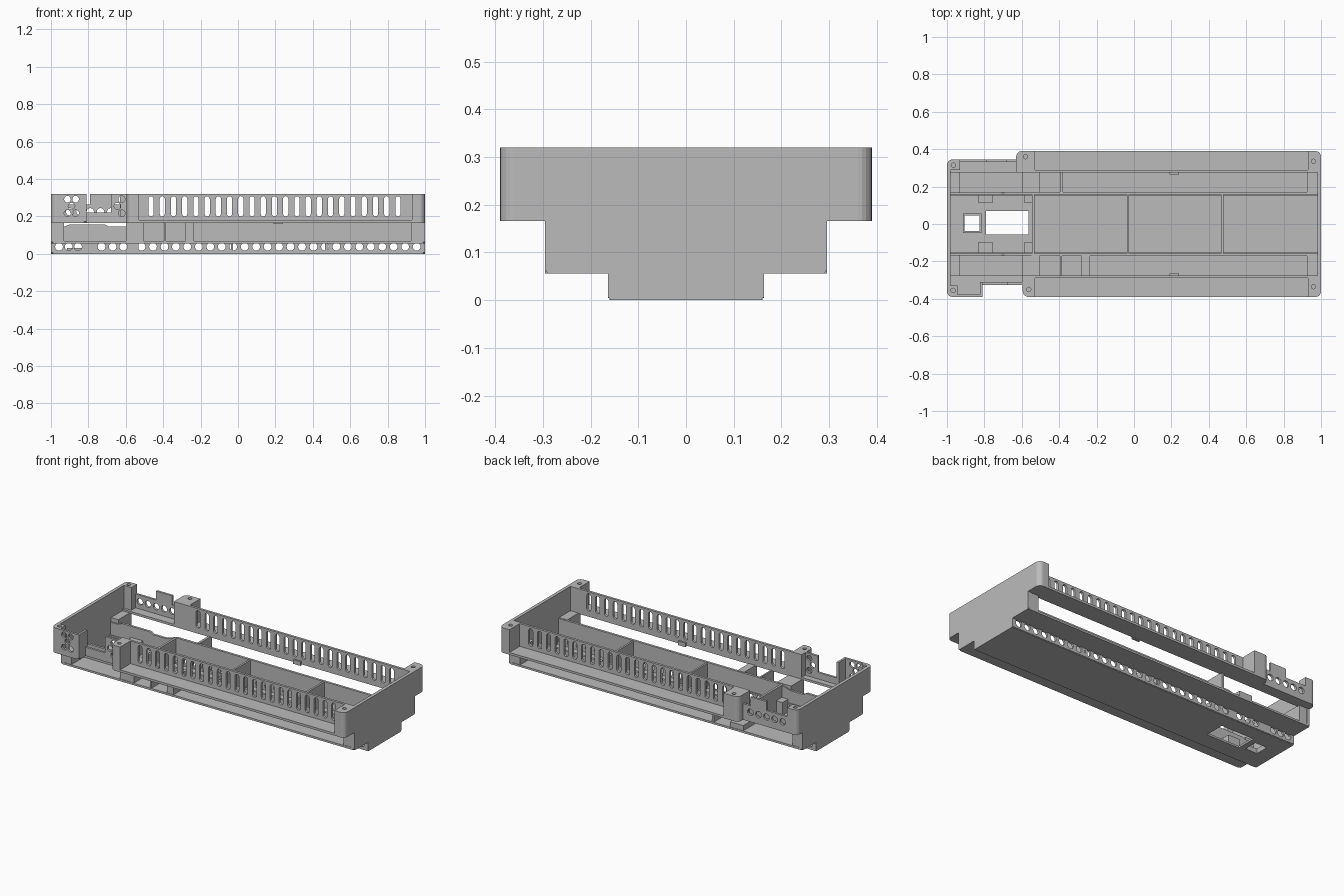
import bpy, bmesh, math
from mathutils import Matrix

if "Cube" in bpy.data.objects:
    bpy.data.objects.remove(bpy.data.objects["Cube"])

grey = bpy.data.materials.new("plastic_grey")
grey.diffuse_color = (0.5, 0.5, 0.5, 1)
grey.use_nodes = True
grey.node_tree.nodes["Principled BSDF"].inputs["Base Color"].default_value = grey.diffuse_color

AXES = {
    "XY": Matrix.Identity(4),
    "XZ": Matrix(((1, 0, 0, 0), (0, 0, -1, 0), (0, 1, 0, 0), (0, 0, 0, 1))),
    "YZ": Matrix(((0, 0, 1, 0), (1, 0, 0, 0), (0, 1, 0, 0), (0, 0, 0, 1))),
}
SHIFT = {"XY": (0, 0, 1), "XZ": (0, 1, 0), "YZ": (1, 0, 0)}


def plate(name, plane, lo, hi, outline, holes=()):
    """Flat plate between lo and hi along the plane's normal, with holes."""
    cu = bpy.data.curves.new(name, "CURVE")
    cu.dimensions, cu.fill_mode, cu.extrude = "2D", "BOTH", (hi - lo) / 2
    for loop in [outline, *holes]:
        sp = cu.splines.new("POLY")
        sp.points.add(len(loop) - 1)
        for p, (a, b) in zip(sp.points, loop):
            p.co = (a, b, 0, 1)
        sp.use_cyclic_u = True
    tmp = bpy.data.objects.new(name + "_tmp", cu)
    bpy.context.collection.objects.link(tmp)
    bpy.context.view_layer.update()
    me = bpy.data.meshes.new_from_object(
        tmp.evaluated_get(bpy.context.evaluated_depsgraph_get()))
    bpy.data.objects.remove(tmp)
    mid = (lo + hi) / 2
    me.transform(Matrix.Translation([c * mid for c in SHIFT[plane]]) @ AXES[plane])
    bm = bmesh.new()
    bm.from_mesh(me)
    bmesh.ops.remove_doubles(bm, verts=bm.verts, dist=1e-5)
    bmesh.ops.recalc_face_normals(bm, faces=bm.faces)
    for f in bm.faces:
        f.smooth = False
        f.material_index = 0
    bm.to_mesh(me)
    bm.free()
    me.materials.clear()
    me.materials.append(grey)
    ob = bpy.data.objects.new(name, me)
    bpy.context.collection.objects.link(ob)
    return ob


def rect(a0, a1, b0, b1):
    return [(a0, b0), (a1, b0), (a1, b1), (a0, b1)]


def ring(a, b, r, n=12):
    return [(a + r * math.cos(2 * math.pi * i / n), b + r * math.sin(2 * math.pi * i / n))
            for i in range(n)]


def slot(a, b0, b1, w):
    r = w / 2
    arc = [math.pi * i / 6 for i in range(7)]
    return ([(a + r * math.cos(t), b1 - r + r * math.sin(t)) for t in arc] +
            [(a - r * math.cos(t), b0 + r - r * math.sin(t)) for t in arc])


def rounded(pts, which, r=0.03):
    """Round the chosen corners of an outline."""
    out = []
    for i, p in enumerate(pts):
        if i not in which:
            out.append(p)
            continue
        ends = []
        for q in (pts[i - 1], pts[(i + 1) % len(pts)]):
            d = math.dist(p, q)
            ends.append([p[k] + (q[k] - p[k]) * r / d for k in (0, 1)])
        c = [ends[0][k] + ends[1][k] - p[k] for k in (0, 1)]
        for j in range(6):
            t = math.pi / 2 * j / 5
            out.append(tuple(c[k] + (ends[0][k] - c[k]) * math.cos(t)
                             + (ends[1][k] - c[k]) * math.sin(t) for k in (0, 1)))
    return out


def box(name, x0, x1, y0, y1, z0, z1):
    return plate(name, "XY", z0, z1, rect(x0, x1, min(y0, y1), max(y0, y1)))


# stepped end walls
def stepped(front, back):
    low = [(0.157, 0), (0.163, 0.007), (0.163, 0.056), (0.289, 0.056), (0.295, 0.063),
           (0.295, 0.17)]
    left = [(-a, b) for a, b in low] + [(front, 0.17), (front, 0.32)]
    return low + [(back, 0.17), (back, 0.32)] + left[::-1]


plate("right_end_wall", "YZ", 0.98, 1.0, stepped(-0.36, 0.36))
plate("left_end_wall", "YZ", -1.0, -0.98, stepped(-0.36, 0.315))

# floor with two windows
plate("floor", "XY", 0, 0.012, rect(-0.99, 0.99, -0.16, 0.16),
      [rect(-0.79, -0.565, -0.055, 0.07), rect(-0.905, -0.825, -0.038, 0.045)])
plate("window_rim", "XY", 0.01, 0.03, rect(-0.915, -0.815, -0.048, 0.055),
      [rect(-0.905, -0.825, -0.038, 0.045)])

# parts shared by front (-1) and back (1)
hole_x = [-0.957, -0.905, -0.855, -0.73, -0.67, -0.613] + [-0.516 + 0.0613 * i for i in range(25)]
posts = {-1: [(-0.98, -0.93, 0.17), (-0.6, -0.505, 0.17), (-0.395, -0.385, 0.17),
              (-0.28, -0.235, 0.17), (0.925, 0.98, 0.17)],
         1: [(-0.98, -0.93, 0.17), (-0.595, -0.505, 0.1), (-0.395, -0.38, 0.17),
             (0.925, 0.98, 0.17)]}
for s, side in ((-1, "front"), (1, "back")):
    def span(a, b):
        return sorted((s * a, s * b))
    plate(side + "_wire_hole_wall", "XZ", *span(0.15, 0.163), rect(-0.99, 0.99, 0.004, 0.06),
          [ring(x, 0.038, 0.021) for x in hole_x])
    plate(side + "_middle_ledge", "XY", 0.056, 0.068, rect(-0.99, 0.99, *span(0.152, 0.295)))
    plate(side + "_inner_wall", "XZ", *span(0.157, 0.172),
          [(-0.99, 0.06), (0.985, 0.06), (0.985, 0.168), (-0.53, 0.168), (-0.6, 0.145),
           (-0.69, 0.145), (-0.71, 0.157), (-0.9, 0.157), (-0.93, 0.145), (-0.99, 0.145)])
    for x0, x1, z1 in posts[s]:
        box(side + "_terminal_post", x0, x1, s * 0.165, s * 0.292, 0.062, z1)
    plate(side + "_slotted_wall", "XZ", *span(0.275, 0.29), rect(-0.56, 0.95, 0.172, 0.32),
          [slot(-0.465 + 0.06 * i, 0.2, 0.308, 0.028) for i in range(23)])
    # right screw post with rounded outer corner
    plate(side + "_right_screw_post", "XY", 0.172, 0.32,
          rounded([(0.93, s * 0.275), (1, s * 0.275), (1, s * 0.39), (0.93, s * 0.39)], {2}),
          [ring(0.96, s * 0.335, 0.012)])
    box(side + "_ledge_clip", 0.19, 0.24, s * 0.265, s * 0.277, 0.16, 0.185)

# upper ledges
plate("front_upper_ledge", "XY", 0.166, 0.18,
      rounded([(-1, -0.275), (-1, -0.39), (-0.81, -0.39), (-0.81, -0.325), (-0.595, -0.325),
               (-0.595, -0.39), (1, -0.39), (1, -0.275)], {1, 2, 5, 6}))
plate("back_upper_ledge", "XY", 0.166, 0.18,
      rounded([(-1, 0.275), (-1, 0.345), (-0.63, 0.345), (-0.63, 0.39), (1, 0.39),
               (1, 0.275)], {1, 3, 4}))

# screw posts beside the left compartment
plate("front_middle_screw_post", "XY", 0.172, 0.32,
      rounded([(-0.595, -0.275), (-0.595, -0.39), (-0.53, -0.39), (-0.53, -0.275)], {1}),
      [ring(-0.563, -0.35, 0.012)])
plate("back_middle_screw_post", "XY", 0.172, 0.32,
      rounded([(-0.63, 0.275), (-0.63, 0.39), (-0.53, 0.39), (-0.53, 0.275)], {1}),
      [ring(-0.58, 0.36, 0.012)])
plate("back_left_screw_post", "XY", 0.172, 0.32,
      rounded([(-1, 0.29), (-1, 0.345), (-0.93, 0.345), (-0.93, 0.29)], {1}),
      [ring(-0.965, 0.315, 0.012)])
plate("front_left_screw_post", "XY", 0.172, 0.32,
      rounded([(-1, -0.33), (-1, -0.39), (-0.945, -0.39), (-0.945, -0.33)], {1}),
      [ring(-0.967, -0.355, 0.012)])

# left compartment walls
plate("front_left_vent_wall", "XZ", -0.39, -0.376, rect(-0.955, -0.81, 0.172, 0.32),
      [ring(x, z, 0.018) for x, z in
       ((-0.912, 0.292), (-0.868, 0.292), (-0.89, 0.255), (-0.912, 0.217), (-0.868, 0.217))])
plate("front_left_side_wall", "YZ", -0.824, -0.81, rect(-0.385, -0.31, 0.172, 0.32))
plate("recess_wall", "XZ", -0.325, -0.311,
      [(-0.82, 0.172), (-0.59, 0.172), (-0.59, 0.32), (-0.68, 0.32), (-0.68, 0.22), (-0.82, 0.22)],
      [ring(x, z, 0.018) for x, z in
       ((-0.622, 0.292), (-0.645, 0.255), (-0.622, 0.217))])
plate("back_left_vent_wall", "XZ", 0.331, 0.345,
      [(-0.95, 0.172), (-0.62, 0.172), (-0.62, 0.265), (-0.68, 0.265), (-0.68, 0.32),
       (-0.79, 0.32), (-0.79, 0.265), (-0.95, 0.265)],
      [ring(-0.9 + 0.055 * i, 0.225, 0.02) for i in range(5)])

# cross ribs and inner blocks
for x, t in ((-0.538, 0.014), (-0.032, 0.012), (0.472, 0.012)):
    box("cross_rib", x - t / 2, x + t / 2, -0.16, 0.16, 0.005, 0.165)
for x0, x1 in ((-0.835, -0.755), (-0.588, -0.54)):
    box("front_support_block", x0, x1, -0.155, -0.1, 0.005, 0.09)
    box("back_support_block", x0, x1, 0.115, 0.155, 0.005, 0.09)
